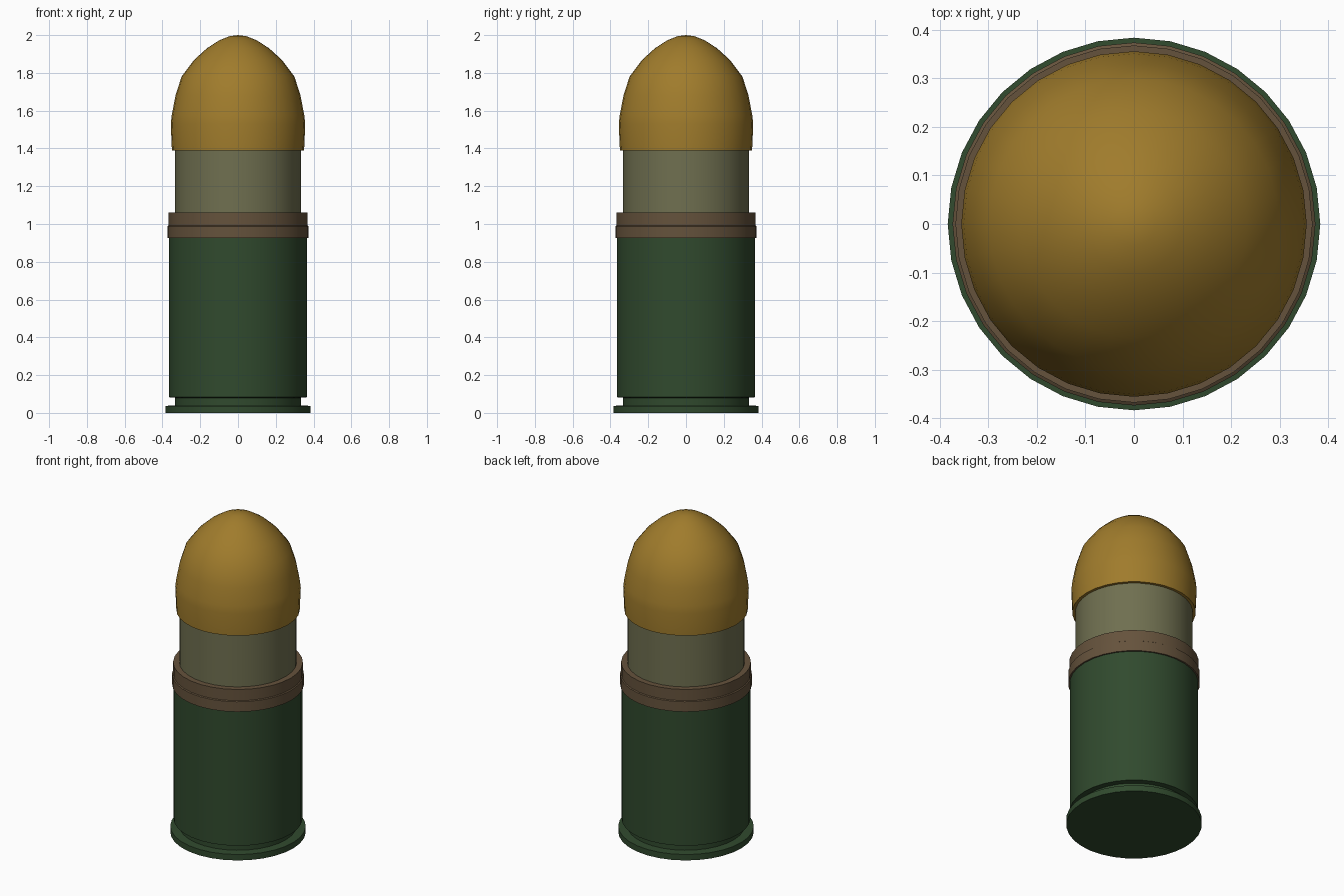
import bpy, bmesh, math

if "Cube" in bpy.data.objects:
    bpy.data.objects.remove(bpy.data.objects["Cube"])

SIDES = 32


def lathe(name, profile, color, angle=35):
    """Spin a (radius, z) profile about the z axis; both ends are closed."""
    bm = bmesh.new()
    rings = []
    for r, z in profile:
        if r == 0:
            rings.append([bm.verts.new((0, 0, z))])
        else:
            rings.append([bm.verts.new((r * math.cos(2 * math.pi * i / SIDES),
                                        r * math.sin(2 * math.pi * i / SIDES), z))
                          for i in range(SIDES)])
    for a, b in zip(rings, rings[1:]):
        for i in range(SIDES):
            j = (i + 1) % SIDES
            if len(b) == 1:
                bm.faces.new((a[i], a[j], b[0]))
            else:
                bm.faces.new((a[i], a[j], b[j], b[i]))
    bm.faces.new(list(reversed(rings[0])))
    if len(rings[-1]) > 1:
        bm.faces.new(rings[-1])
    bmesh.ops.recalc_face_normals(bm, faces=bm.faces)
    mesh = bpy.data.meshes.new(name)
    bm.to_mesh(mesh)
    bm.free()
    obj = bpy.data.objects.new(name, mesh)
    bpy.context.collection.objects.link(obj)
    mat = bpy.data.materials.new(name + "_paint")
    mat.diffuse_color = (*color, 1)
    mat.use_nodes = True
    mat.node_tree.nodes["Principled BSDF"].inputs["Base Color"].default_value = mat.diffuse_color
    mesh.materials.append(mat)
    bpy.ops.object.select_all(action='DESELECT')
    obj.select_set(True)
    bpy.context.view_layer.objects.active = obj
    bpy.ops.object.shade_smooth_by_angle(angle=math.radians(angle))
    return obj


# Green case with base rim and extractor groove
lathe("case", [(0.384, 0), (0.384, 0.037), (0.333, 0.04), (0.333, 0.08),
               (0.365, 0.083), (0.365, 0.93)], (0.03, 0.068, 0.027))

# Brown stepped band at the case mouth
lathe("band", [(0.374, 0.925), (0.374, 0.988), (0.368, 0.992), (0.368, 1.062)],
      (0.13, 0.085, 0.045))

# Grey-green neck
lathe("neck", [(0.333, 1.05), (0.333, 1.40)], (0.16, 0.16, 0.08))

# Gold ogive nose
lathe("nose", [(0.350, 1.39), (0.356, 1.53), (0.351, 1.575), (0.331, 1.68),
               (0.299, 1.78), (0.233, 1.868), (0.165, 1.93), (0.100, 1.972),
               (0.045, 1.994), (0, 2.0)], (0.35, 0.20, 0.025))
